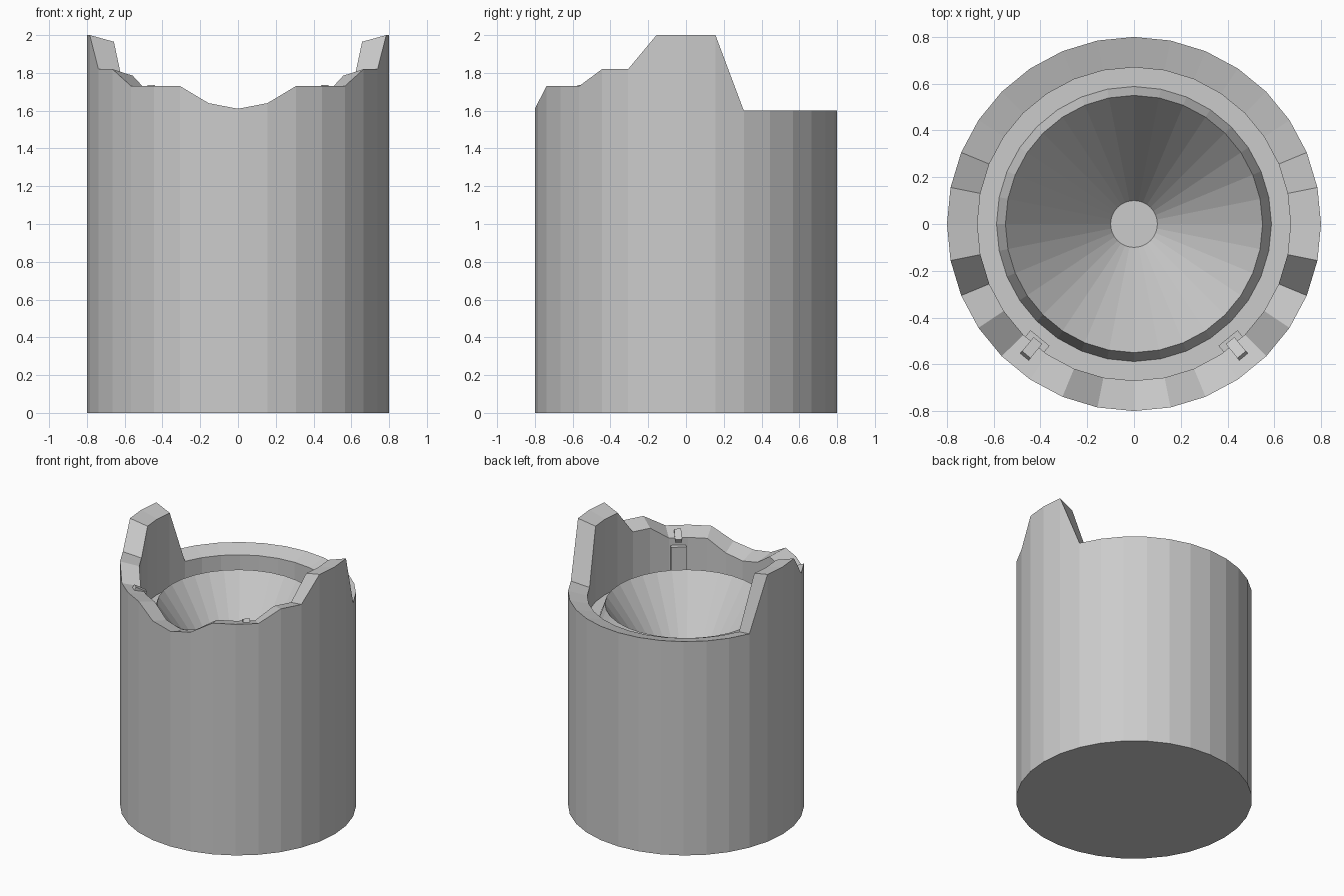
import bpy, bmesh
from math import sin, cos, pi, radians, degrees
from mathutils import Matrix, Vector

if "Cube" in bpy.data.objects:
    bpy.data.objects.remove(bpy.data.objects["Cube"])

SIDES = 32
# rim height by steps away from the front (-y); mirrored left/right, level at the back
RIM = [1.61, 1.64, 1.73, 1.73, 1.73, 1.82, 1.82, 2.0, 2.0, 2.0] + [1.6] * 7


def rim(i):
    return RIM[min(i, SIDES - i)]


def ring(bm, radius, height):
    """One loop of vertices; height is a function of the step index."""
    verts = []
    for i in range(SIDES):
        a = 2 * pi * i / SIDES - pi / 2
        verts.append(bm.verts.new((radius * cos(a), radius * sin(a), height(i))))
    return verts


def finish(bm, name):
    bmesh.ops.recalc_face_normals(bm, faces=bm.faces)
    me = bpy.data.meshes.new(name)
    bm.to_mesh(me)
    bm.free()
    ob = bpy.data.objects.new(name, me)
    bpy.context.collection.objects.link(ob)
    return ob


# Tub: outer wall, sloped uneven rim, inner wall, ledge, raised lip and funnel bowl
bm = bmesh.new()
loops = [
    ring(bm, 0.80, lambda i: 0.0),
    ring(bm, 0.80, rim),
    ring(bm, 0.67, lambda i: rim(i) - 0.035),
    ring(bm, 0.67, lambda i: 1.40),
    ring(bm, 0.588, lambda i: 1.40),
    ring(bm, 0.55, lambda i: 1.51),
    ring(bm, 0.10, lambda i: 0.87),
]
for lo, hi in zip(loops, loops[1:]):
    for i in range(SIDES):
        j = (i + 1) % SIDES
        bm.faces.new((lo[i], lo[j], hi[j], hi[i]))
bm.faces.new(loops[0])
bm.faces.new(loops[-1])
finish(bm, "tub_body")


def box(name, size, radius, z, tilt, side):
    """Box placed on the rim, local x pointing outward, tilted upward by tilt."""
    heading = radians(-90 + side * 39.5)
    m = (Matrix.Rotation(heading, 4, 'Z') @ Matrix.Translation((radius, 0, z))
         @ Matrix.Rotation(-tilt, 4, 'Y') @ Matrix.Diagonal((*size, 1)))
    b = bmesh.new()
    bmesh.ops.create_cube(b, size=1, matrix=m)
    finish(b, name)


# Small post on the inner wall and a tilted tab on the rim, on both sides
for side, label in ((1, "right"), (-1, "left")):
    box("inner_post_" + label, (0.05, 0.105, 0.24), 0.657, 1.52, 0, side)
    box("rim_tab_" + label, (0.09, 0.047, 0.06), 0.70, 1.687, radians(30), side)
